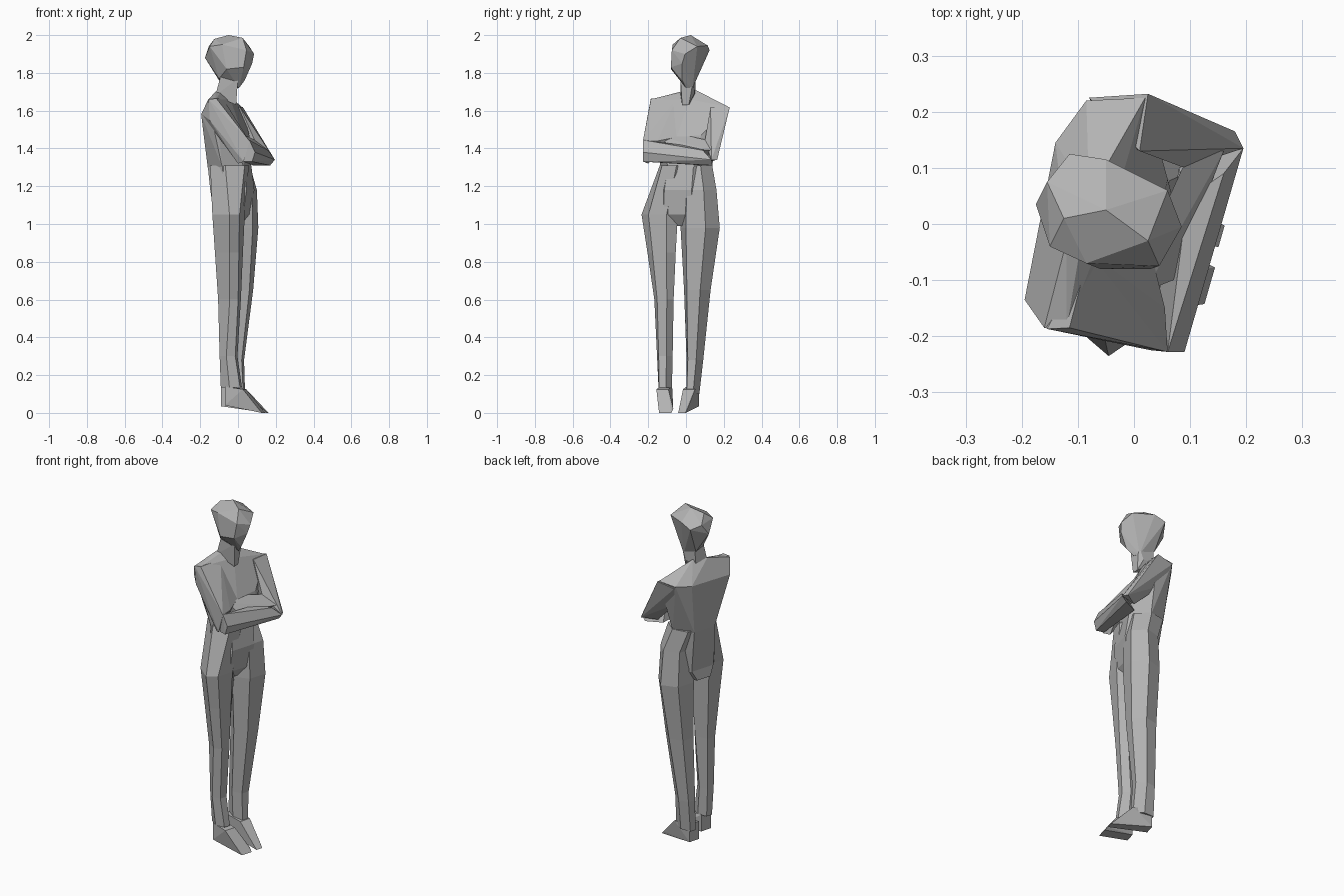
import bpy, bmesh, math
from mathutils import Vector

cube = bpy.data.objects.get("Cube")
if cube:
    bpy.data.objects.remove(cube, do_unlink=True)

grey = bpy.data.materials.new("plain grey")
grey.use_nodes = True
GREY = (0.45, 0.45, 0.45, 1.0)
grey.diffuse_color = GREY
grey.node_tree.nodes["Principled BSDF"].inputs["Base Color"].default_value = GREY

YAW = math.radians(-16)  # the body is turned a little to its right
FWD = Vector((math.cos(YAW), math.sin(YAW), 0))
SIDE = Vector((-math.sin(YAW), math.cos(YAW), 0))


def finish(bm, name):
    bmesh.ops.dissolve_limit(bm, angle_limit=math.radians(4), verts=bm.verts, edges=bm.edges)
    bmesh.ops.recalc_face_normals(bm, faces=bm.faces)
    mesh = bpy.data.meshes.new(name)
    bm.to_mesh(mesh)
    bm.free()
    mesh.materials.append(grey)
    obj = bpy.data.objects.new(name, mesh)
    bpy.context.collection.objects.link(obj)
    return obj


def hull(name, points):
    """Faceted solid wrapped around a few corner points."""
    bm = bmesh.new()
    for p in points:
        bm.verts.new(p)
    res = bmesh.ops.convex_hull(bm, input=bm.verts)
    junk = [g for g in res["geom_interior"] if isinstance(g, bmesh.types.BMVert)]
    bmesh.ops.delete(bm, geom=junk, context='VERTS')
    return finish(bm, name)


def hexagon(x, y, z, depth, width, ridge=0):
    """Six-sided body section; ridge shifts the side corners forward."""
    shape = [(ridge, 1), (1, .5), (1, -.5), (ridge, -1), (-1, -.5), (-1, .5)]
    return [Vector((x, y, z)) + FWD * depth * a + SIDE * width * b for a, b in shape]


def loft(name, sections):
    bm = bmesh.new()
    rings = [[bm.verts.new(p) for p in hexagon(*s)] for s in sections]
    for lo, hi in zip(rings, rings[1:]):
        for i in range(6):
            j = (i + 1) % 6
            bm.faces.new((lo[i], lo[j], hi[j], hi[i]))
    bm.faces.new(rings[0])
    bm.faces.new(rings[-1])
    return finish(bm, name)


# Head, slightly tilted, with a narrow chin
hull("head", [
    (-.05, .025, 2.0), (-.125, .01, 1.98), (.025, -.03, 1.985),
    (-.155, .075, 1.94), (-.115, .125, 1.92), (-.05, .115, 1.945),
    (.06, .06, 1.94), (.085, -.005, 1.90), (.045, -.075, 1.92),
    (-.085, -.07, 1.95), (-.15, -.04, 1.94), (-.175, .035, 1.88),
    (.03, -.08, 1.83), (-.06, -.08, 1.82), (.075, -.02, 1.85),
    (.035, -.02, 1.76), (.005, .0, 1.72), (-.01, .035, 1.72),
    (-.1, -.02, 1.77), (-.1, .05, 1.76)])
hull("neck", [
    (-.09, -.03, 1.79), (0, -.03, 1.77), (-.09, .05, 1.79), (0, .04, 1.77),
    (-.12, -.03, 1.68), (-.10, .05, 1.69),
    (-.01, -.02, 1.63), (-.01, .015, 1.63), (-.03, .045, 1.69)])

# Upper body, from the shoulders down to the waist
hull("chest", [
    (-.195, -.135, 1.58), (-.14, .145, 1.60), (-.085, .22, 1.61), (.02, .225, 1.62),
    (-.16, -.185, 1.655), (-.12, -.185, 1.66), (-.12, -.03, 1.70), (-.08, .05, 1.71),
    (-.04, .02, 1.66), (.03, -.05, 1.46), (.06, .08, 1.47)]
    + hexagon(-.045, 0, 1.30, .10, .14))
loft("hips", [
    (-.055, -.025, .99, .06, .09), (-.03, -.025, 1.05, .08, .15),
    (-.03, -.015, 1.18, .10, .15), (-.045, 0, 1.31, .10, .14)])

# Crossed arms, flush with the chest
hull("right_upper_arm", [
    (-.19, -.14, 1.58), (-.155, -.187, 1.66), (-.115, -.185, 1.665), (-.15, -.18, 1.55),
    (-.08, -.05, 1.665), (.03, -.05, 1.46), (.055, -.15, 1.44),
    (.0, -.2, 1.32), (.035, -.222, 1.43), (.06, -.228, 1.44), (.03, -.225, 1.33)])
hull("left_upper_arm", [
    (-.08, .225, 1.60), (.025, .232, 1.62), (.01, .13, 1.62), (-.05, .17, 1.48),
    (.195, .135, 1.34), (.18, .165, 1.34), (.10, .12, 1.33), (.09, .1, 1.44)])
hull("right_forearm", [
    (.03, -.215, 1.33), (.06, -.228, 1.445), (.09, -.228, 1.38), (.075, -.228, 1.33),
    (.095, .045, 1.41), (.16, .09, 1.39), (.195, .135, 1.34), (.17, .14, 1.31),
    (.08, .10, 1.31)])
hull("left_forearm", [
    (.16, .13, 1.39), (.10, .13, 1.44), (.10, .12, 1.35),
    (.05, .02, 1.465), (.02, -.12, 1.46), (.07, -.10, 1.41), (.03, -.1, 1.38)])

# Legs: sections from ankle up through the hip to the waist
loft("right_leg", [
    (-.035, -.11, .135, .053, .037), (-.05, -.112, .30, .043, .043),
    (-.045, -.112, .60, .055, .053, .3), (-.048, -.122, .85, .066, .078, .4),
    (-.05, -.13, 1.05, .075, .10, .45), (-.045, -.062, 1.31, .095, .08)])
loft("left_leg", [
    (-.025, .037, .10, .060, .035), (-.028, .047, .28, .056, .046),
    (0, .060, .65, .073, .073), (.012, .075, .98, .084, .108),
    (.01, .07, 1.18, .08, .095), (-.03, .062, 1.31, .085, .08)])


def shoe(name, heel, toe, toe_width, lift):
    """Shoe from heel and toe centre points on the floor plan."""
    (hx, hy), (tx, ty) = heel, toe
    pts = []
    for s in (-1, 1):
        h, t = SIDE * s * .033, SIDE * s * toe_width
        pts += [(hx + h.x, hy + h.y, lift), (hx + h.x, hy + h.y, .14),
                (.035 + h.x, hy - .02 + h.y, .125),
                (tx + t.x, ty + t.y, 0), (tx - .02 + t.x, ty + .01 + t.y, .02)]
    hull(name, pts)


shoe("right_shoe", (-.06, -.105), (.135, -.11), .034, .04)
shoe("left_shoe", (-.08, .036), (.156, -.022), .02, .035)
